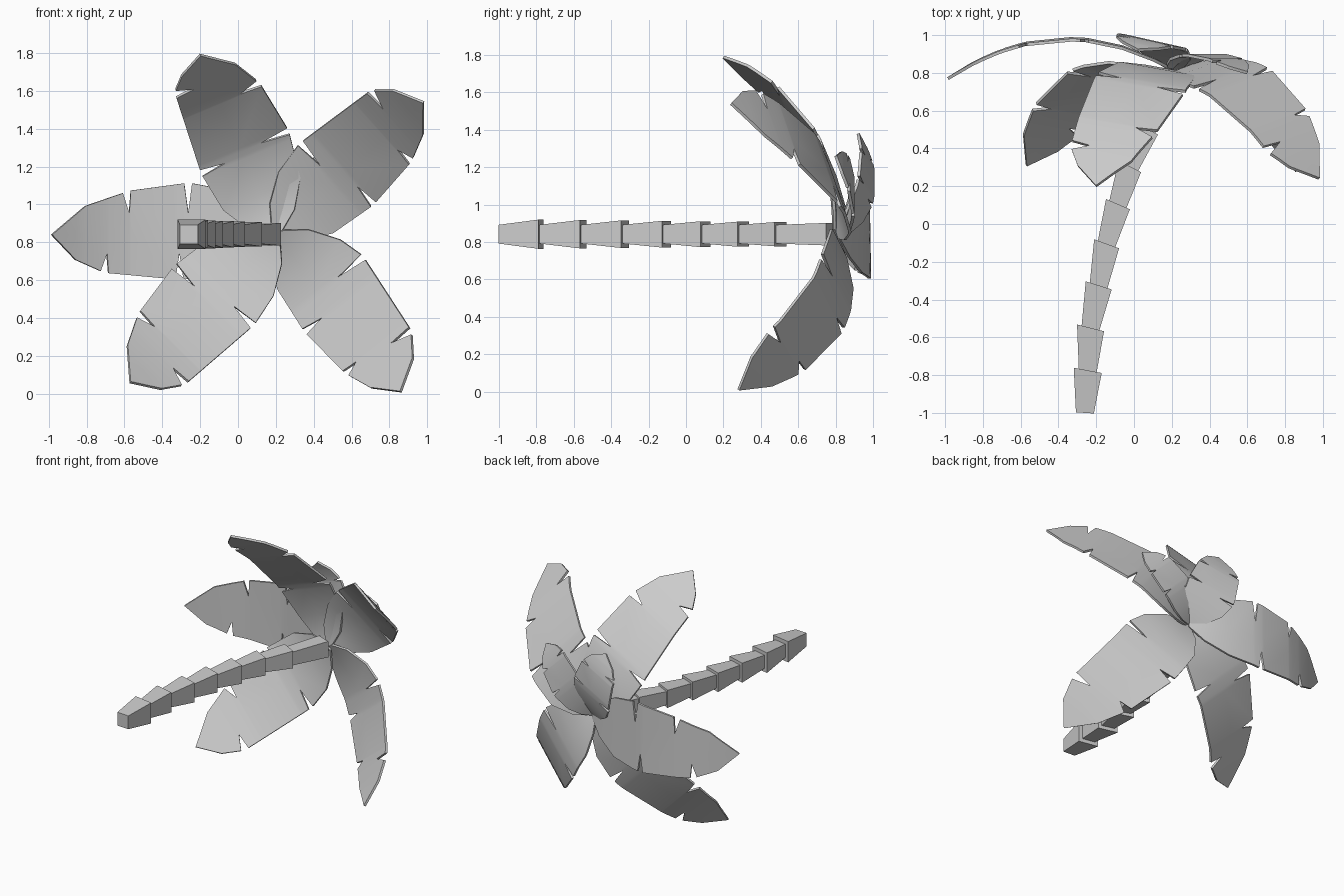
import bpy, bmesh, math
from mathutils import Vector

if "Cube" in bpy.data.objects:
    bpy.data.objects.remove(bpy.data.objects["Cube"])


def make_object(name, bm):
    bmesh.ops.recalc_face_normals(bm, faces=bm.faces)
    mesh = bpy.data.meshes.new(name)
    bm.to_mesh(mesh)
    bm.free()
    obj = bpy.data.objects.new(name, mesh)
    bpy.context.collection.objects.link(obj)
    return obj


# Trunk: stacked four-sided segments flaring toward the crown
CENTRE_Z = 0.842
path = [(-0.26, -1), (-0.245, -0.775), (-0.23, -0.55), (-0.187, -0.325), (-0.145, -0.105),
        (-0.085, 0.105), (-0.022, 0.305), (0.07, 0.505), (0.175, 0.77)]
bm = bmesh.new()
last = len(path) - 2
for i in range(len(path) - 1):
    rings = []
    for k in (i, i + 1):
        a, b = path[max(k - 1, 0)], path[min(k + 1, len(path) - 1)]
        t = Vector((b[0] - a[0], b[1] - a[1], 0)).normalized()
        side = Vector((t.y, -t.x - (0.12 if 0 < k <= last else 0), 0))
        half = 0.05 if k == i else 0.078 - 0.0022 * i
        if k == i + 1 and i == last:
            half = 0.06
        c = Vector((*path[k], CENTRE_Z))
        rings.append([bm.verts.new(c + side * half * 0.95 * sx + Vector((0, 0, half * sz)))
                      for sx, sz in ((-1, -1), (1, -1), (1, 1), (-1, 1))])
    for j in range(4):
        n = (j + 1) % 4
        bm.faces.new((rings[0][j], rings[0][n], rings[1][n], rings[1][j]))
    for ring in rings:
        bm.faces.new(ring)
make_object("trunk", bm)


# Half outline of a frond: two notches split each side into three lobes
def half_outline(w, n1, n2):
    g = 0.018
    return [(0, 0.12 * w), (0.08, 0.52 * w), (0.22, 0.87 * w), (n1 - g, w), (n1, 0.42 * w),
            (n1 + g, w), (n2 - g, 0.86 * w), (n2 - 0.6 * g, 0.42 * w), (n2 + g, 0.81 * w),
            (n2 + 0.55 * (1 - n2), 0.56 * w), (1, 0)]


def width_at(outline, u):
    for (u0, v0), (u1, v1) in zip(outline, outline[1:]):
        if u <= u1 + 1e-6:
            return v0 + (v1 - v0) * (u - u0) / (u1 - u0)
    return 0


# Frond: strip along a midrib, bent in depth by a quadratic with sideways tilt
def frond(name, tip, left, right, bend):
    root = Vector((0.2, CENTRE_Z))
    axis = Vector(tip) - root
    normal = Vector((-axis.y, axis.x))
    y0, a, b, tilt = bend
    halves = half_outline(*left), half_outline(*right)
    stations = sorted({round(u, 4) for h in halves for u, v in h})

    def vert(u, v):
        p = root + axis * u + normal * v
        return bm.verts.new((p.x, y0 + a * u + b * u * u + tilt * v, p.y))

    bm = bmesh.new()
    rows = [(vert(u, width_at(halves[0], u)), vert(u, 0), vert(u, -width_at(halves[1], u)))
            for u in stations[:-1]]
    end = vert(1, 0)
    for r, s in zip(rows, rows[1:]):
        bm.faces.new((r[0], r[1], s[1], s[0]))
        bm.faces.new((r[1], r[2], s[2], s[1]))
    bm.faces.new((rows[-1][0], rows[-1][1], end))
    bm.faces.new((rows[-1][1], rows[-1][2], end))
    obj = make_object(name, bm)
    solid = obj.modifiers.new("thickness", 'SOLIDIFY')
    solid.thickness = 0.016
    solid.offset = 0
    bpy.ops.object.select_all(action='DESELECT')
    obj.select_set(True)
    bpy.context.view_layer.objects.active = obj
    bpy.ops.object.modifier_apply(modifier="thickness")
    bpy.ops.object.shade_smooth_by_angle(angle=math.radians(35))


# Five large drooping fronds; sides given as width, first notch, second notch
frond("frond_left", (-0.985, 0.84), (0.20, 0.43, 0.765), (0.228, 0.39, 0.665), (0.82, 0.68, -0.73, 0.02))
frond("frond_top", (-0.2, 1.79), (0.23, 0.44, 0.865), (0.265, 0.465, 0.75), (0.80, 0.27, -0.87, 0.17))
frond("frond_upper_right", (0.98, 1.54), (0.26, 0.40, 0.84), (0.215, 0.47, 0.757), (0.80, 0.32, -0.88, -0.27))
frond("frond_lower_right", (0.86, 0.01), (0.27, 0.36, 0.795), (0.187, 0.47, 0.76), (0.80, 0.35, -0.87, -0.33))
frond("frond_lower_left", (-0.57, 0.06), (0.23, 0.39, 0.82), (0.24, 0.455, 0.74), (0.79, 0.32, -0.80, -0.16))

# Two small upright fronds at the crown
frond("young_frond_left", (0.02, 1.38), (0.33, 0.40, 0.80), (0.30, 0.46, 0.75), (0.82, 0.47, -0.37, 0.12))
frond("young_frond_right", (0.60, 1.26), (0.27, 0.40, 0.80), (0.22, 0.46, 0.75), (0.82, 0.31, -0.33, 0))
